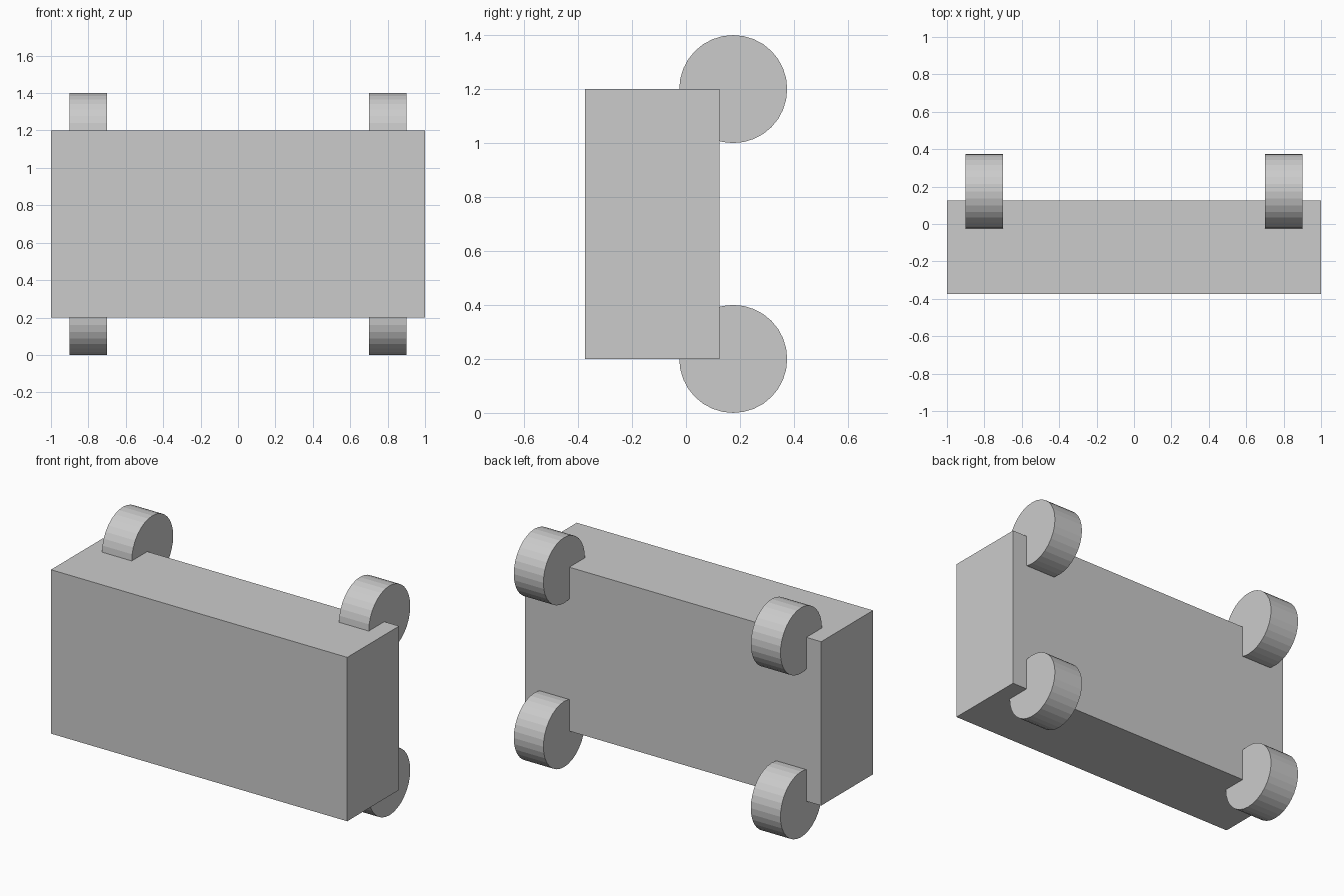
import bpy
from math import pi

if "Cube" in bpy.data.objects:
    bpy.data.objects.remove(bpy.data.objects["Cube"])

# Body: upright box
bpy.ops.mesh.primitive_cube_add(size=1, location=(0, -0.125, 0.7))
body = bpy.context.object
body.name = "body"
body.scale = (2, 0.5, 1)

# Wheels: four flat-faced cylinders with axles along x
for side, x in (("left", -0.8), ("right", 0.8)):
    for level, z in (("lower", 0.2), ("upper", 1.2)):
        bpy.ops.mesh.primitive_cylinder_add(
            vertices=32, radius=0.2, depth=0.2,
            location=(x, 0.175, z), rotation=(0, pi / 2, 0))
        bpy.context.object.name = f"{level}_{side}_wheel"
